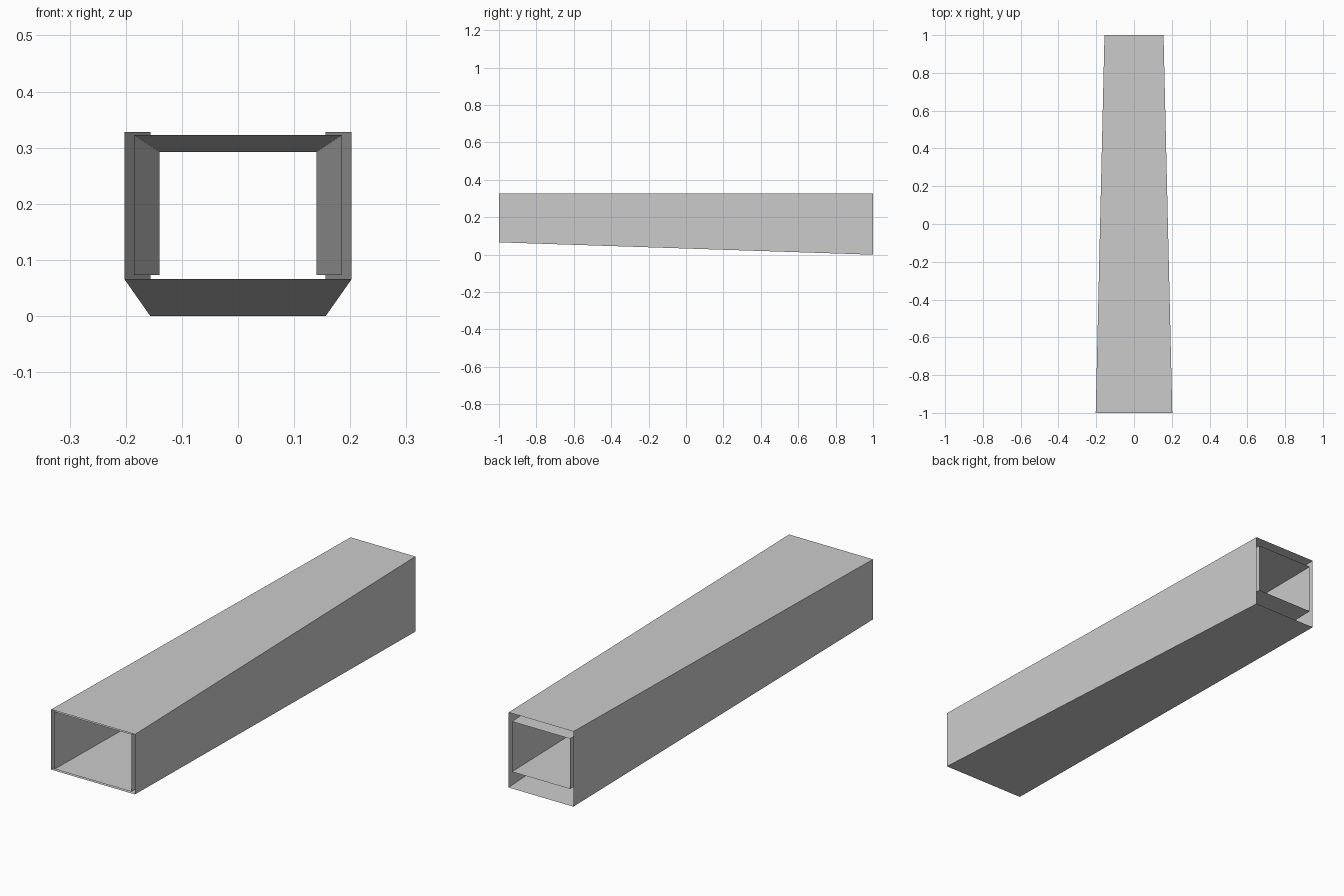
import bpy, bmesh

if "Cube" in bpy.data.objects:
    bpy.data.objects.remove(bpy.data.objects["Cube"])


def tapered_sleeve(name, front, back, inward=False):
    """Open-ended rectangular sleeve; each end is (y, half_width, z_low, z_high)."""
    bm = bmesh.new()
    rings = []
    for y, w, lo, hi in (front, back):
        rings.append([bm.verts.new((x, y, z))
                      for x, z in ((-w, lo), (w, lo), (w, hi), (-w, hi))])
    a, b = rings
    for i in range(4):
        j = (i + 1) % 4
        bm.faces.new((a[i], a[j], b[j], b[i]))
    if inward:
        bmesh.ops.reverse_faces(bm, faces=bm.faces[:])
    mesh = bpy.data.meshes.new(name)
    bm.to_mesh(mesh)
    bm.free()
    obj = bpy.data.objects.new(name, mesh)
    bpy.context.collection.objects.link(obj)
    return obj


# Outer casing: flat top, sloping underside, narrowing to the back
tapered_sleeve("outer_casing", (-1, 0.2027, 0.066, 0.328), (1, 0.1563, 0.0, 0.328))

# Inner lining: flat floor, ceiling dropping to the back, open gap around it
tapered_sleeve("inner_lining", (-1, 0.185, 0.073, 0.3225), (1, 0.14, 0.073, 0.2925),
               inward=True)
